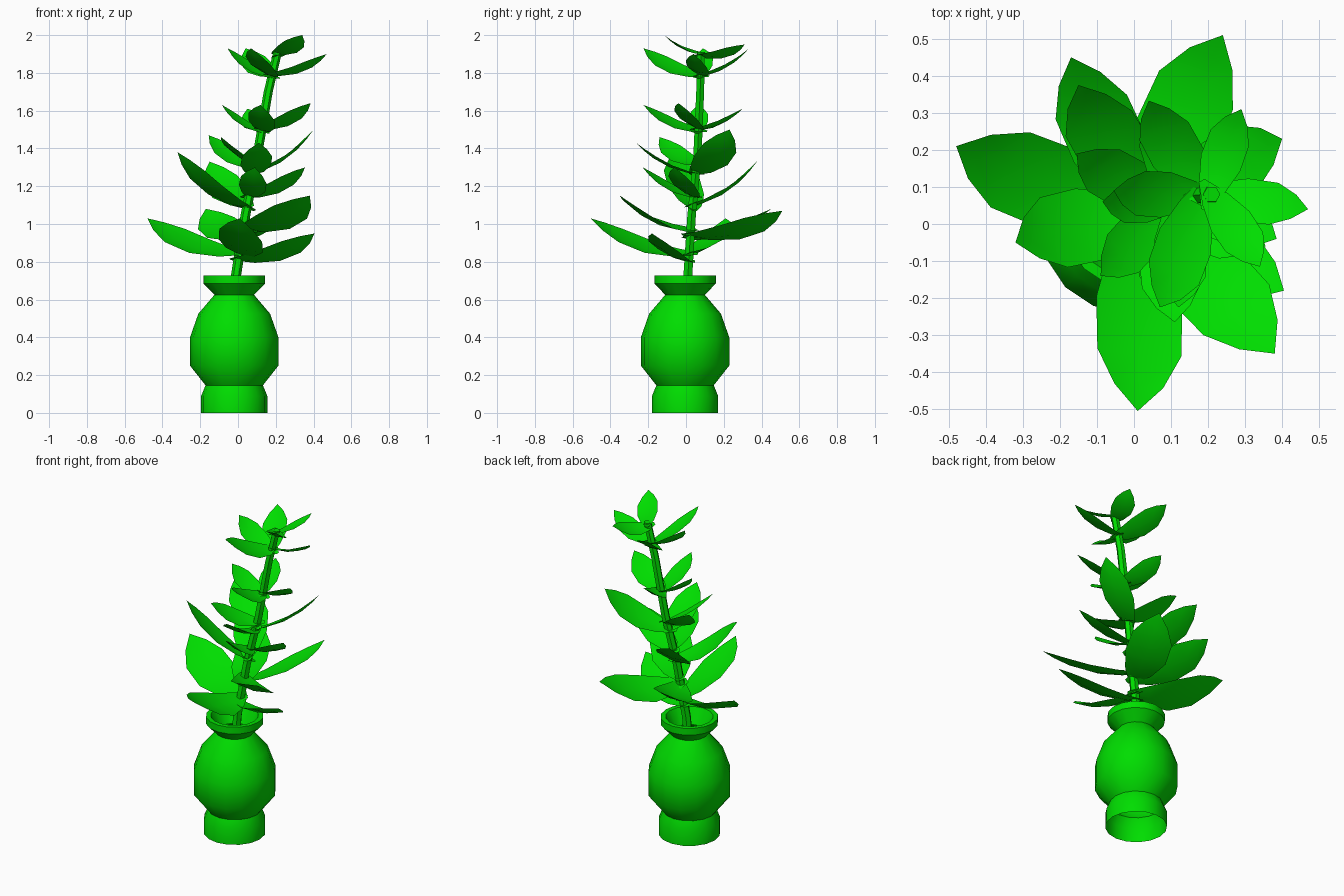
import bpy, bmesh, math
from mathutils import Vector

if "Cube" in bpy.data.objects:
    bpy.data.objects.remove(bpy.data.objects["Cube"])

green = bpy.data.materials.new("green")
green.diffuse_color = (0.0, 0.73, 0.0, 1)
green.use_nodes = True
green.node_tree.nodes["Principled BSDF"].inputs["Base Color"].default_value = green.diffuse_color


def finish(name, bm, angle):
    mesh = bpy.data.meshes.new(name)
    bm.to_mesh(mesh)
    bm.free()
    ob = bpy.data.objects.new(name, mesh)
    bpy.context.collection.objects.link(ob)
    mesh.materials.append(green)
    bpy.ops.object.select_all(action='DESELECT')
    ob.select_set(True)
    bpy.context.view_layer.objects.active = ob
    bpy.ops.object.shade_smooth_by_angle(angle=math.radians(angle))
    return ob


def skin_rings(bm, rings):
    for a, b in zip(rings, rings[1:]):
        n = len(a)
        for i in range(n):
            j = (i + 1) % n
            bm.faces.new((a[i], a[j], b[j], b[i]))


def ring(bm, centre, r, n):
    return [bm.verts.new((centre[0] + r * math.cos(2 * math.pi * i / n),
                          centre[1] + r * math.sin(2 * math.pi * i / n),
                          centre[2])) for i in range(n)]


# Vase: shell turned from a profile (radius, height), with a lip and inner funnel
profile = [(0.175, 0), (0.175, 0.09), (0.152, 0.146), (0.234, 0.25), (0.234, 0.40),
           (0.19, 0.525), (0.105, 0.625), (0.163, 0.685), (0.163, 0.727),
           (0.135, 0.727), (0.09, 0.635)]
bm = bmesh.new()
skin_rings(bm, [ring(bm, (-0.02, -0.005, z), r, 16) for r, z in profile])
finish("vase", bm, 42)

# Stem: leaning tapered tube
path = [(-0.03, 0.0, 0.45), (-0.01, 0.01, 0.73), (0.04, 0.03, 1.05),
        (0.10, 0.06, 1.35), (0.16, 0.075, 1.7), (0.21, 0.08, 1.91)]
bm = bmesh.new()
rings = [ring(bm, p, 0.028 - 0.001 * k, 6) for k, p in enumerate(path)]
skin_rings(bm, rings)
bm.faces.new(rings[-1])
finish("stem", bm, 30)


def stem_point(z):
    for a, b in zip(path, path[1:]):
        if z <= b[2]:
            return Vector(a).lerp(Vector(b), (z - a[2]) / (b[2] - a[2]))
    return Vector(path[-1])


# Leaf: pointed blade from just behind the stem, folded along its midrib,
# sagging near the base, rising to the tip and rolled about its length
shape = [(0, 0.15), (0.2, 0.62), (0.45, 0.97), (0.7, 0.95), (0.87, 0.55)]


def leaf(name, base_z, tip, width=0.42, roll=18):
    base, tip = stem_point(base_z), Vector(tip)
    d = tip - base
    base -= Vector((d.x, d.y, 0)).normalized() * 0.045
    d = tip - base
    side = Vector((-d.y, d.x, 0)).normalized()
    rise = d.cross(side).normalized()
    r = math.radians(roll)
    side, up = (side * math.cos(r) - rise * math.sin(r),
                rise * math.cos(r) + side * math.sin(r))
    half = 0.5 * width * d.length
    bm = bmesh.new()
    rows = []
    for t, w in shape:
        mid = base + d * t - rise * 0.42 * d.length * t * (1 - t)
        edge = up * 0.15 * half * w
        rows.append([bm.verts.new(mid + side * half * w + edge),
                     bm.verts.new(mid),
                     bm.verts.new(mid - side * half * w + edge)])
    for a, b in zip(rows, rows[1:]):
        for i in (0, 1):
            bm.faces.new((a[i], b[i], b[i + 1], a[i + 1]))
    end = bm.verts.new(tip)
    for i in (0, 1):
        bm.faces.new((rows[-1][i], end, rows[-1][i + 1]))
    finish(name, bm, 40)


# Tiers of leaves: (base height on stem, tip position, optional width and roll)
tiers = {
    "bottom_leaf": [(0.84, (0.01, -0.505, 1.03)), (0.84, (-0.48, 0.21, 1.03)),
                    (0.81, (0.405, -0.18, 0.95)), (0.93, (-0.17, 0.45, 1.08)),
                    (0.94, (0.24, 0.51, 1.07)), (0.97, (0.38, -0.35, 1.15))],
    "middle_leaf": [(1.07, (-0.32, -0.05, 1.38), 0.42, -15), (1.09, (-0.15, 0.375, 1.33)),
                    (1.14, (0.355, -0.06, 1.30)), (1.14, (0.09, -0.23, 1.30)),
                    (1.26, (0.11, -0.265, 1.43), 0.42, 0), (1.26, (0.40, 0.23, 1.50)),
                    (1.29, (-0.155, 0.19, 1.47)), (1.31, (-0.09, -0.14, 1.46))],
    "upper_leaf": [(1.50, (0.385, -0.04, 1.64)), (1.49, (0.12, -0.225, 1.63)),
                   (1.48, (-0.085, 0.06, 1.63)), (1.50, (0.05, 0.30, 1.61))],
    "top_leaf": [(1.79, (0.47, 0.04, 1.90), 0.36), (1.78, (0.07, -0.225, 1.93)),
                 (1.77, (-0.055, 0.09, 1.93)), (1.78, (0.04, 0.333, 1.93)),
                 (1.90, (0.34, -0.115, 2.0)), (1.89, (0.29, 0.31, 1.95))],
}
for name, leaves in tiers.items():
    for k, args in enumerate(leaves):
        leaf(f"{name}_{k + 1}", *args)
